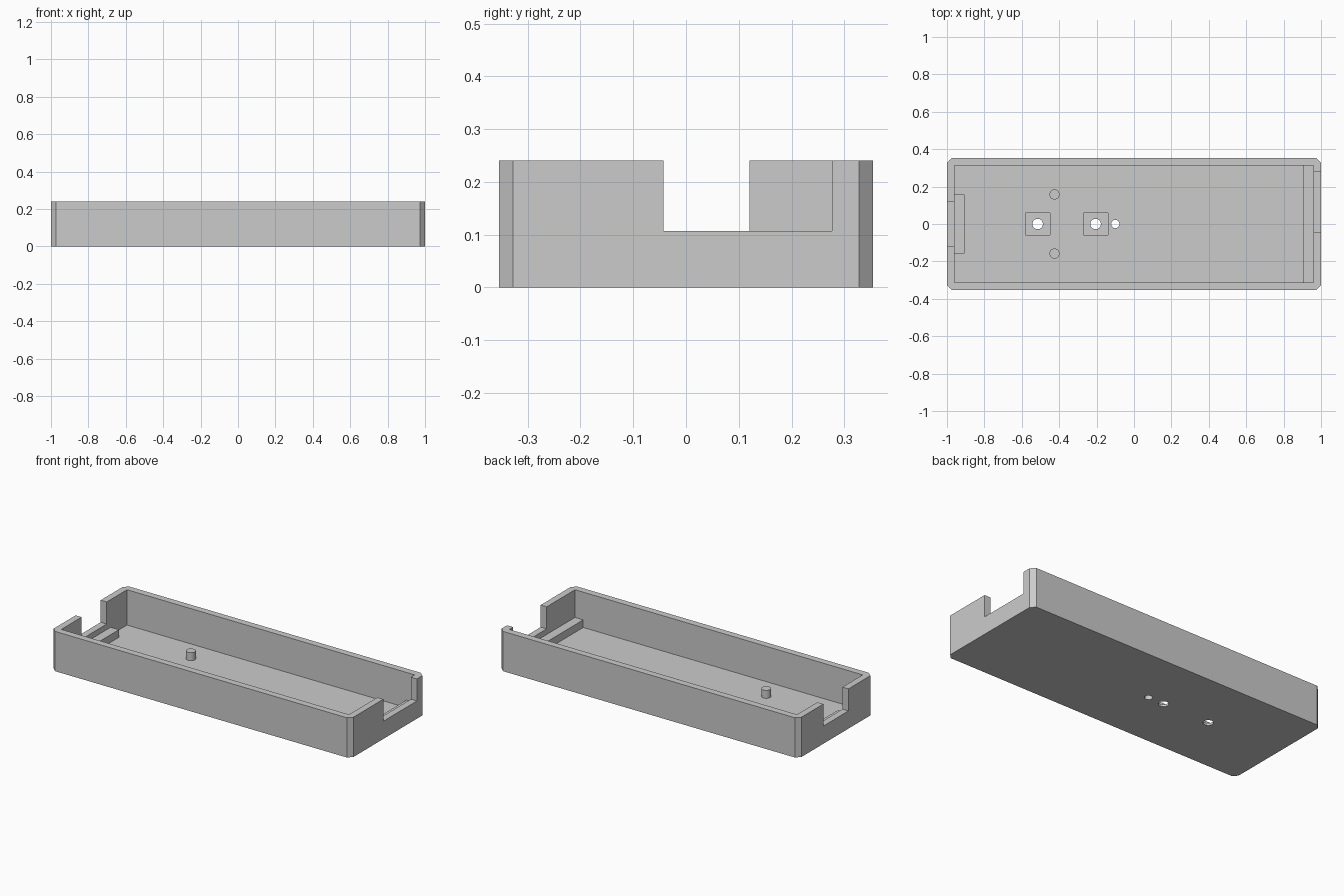
import bpy
import bmesh
from mathutils import Matrix, Vector

cube = bpy.data.objects.get("Cube")
if cube:
    bpy.data.objects.remove(cube, do_unlink=True)

HEIGHT, FLOOR, NOTCH, LEDGE = 0.24, 0.027, 0.107, 0.073
HALF_X, HALF_Y, CHAMFER = 1.0, 0.354, 0.026
IN_X, IN_Y = 0.96, 0.313

grey = bpy.data.materials.new("plain grey plastic")
grey.use_nodes = True
colour = (0.6, 0.6, 0.6, 1)
grey.diffuse_color = colour
grey.node_tree.nodes["Principled BSDF"].inputs["Base Color"].default_value = colour


def finish(name, bm):
    mesh = bpy.data.meshes.new(name)
    bm.to_mesh(mesh)
    bm.free()
    mesh.materials.append(grey)
    obj = bpy.data.objects.new(name, mesh)
    bpy.context.collection.objects.link(obj)
    return obj


def box(name, low, high, corner=0):
    """Box between two corners, with optional chamfered upright edges."""
    low, high = Vector(low), Vector(high)
    bm = bmesh.new()
    matrix = Matrix.Translation((low + high) / 2) @ Matrix.Diagonal((*(high - low), 1))
    bmesh.ops.create_cube(bm, size=1, matrix=matrix)
    if corner:
        upright = [e for e in bm.edges
                   if abs(e.verts[0].co.z - e.verts[1].co.z) > 0.01]
        bmesh.ops.bevel(bm, geom=upright, offset=corner, segments=1, affect='EDGES')
    return finish(name, bm)


def cylinder(name, x, y, radius, bottom, top):
    bm = bmesh.new()
    bmesh.ops.create_cone(bm, cap_ends=True, segments=32, radius1=radius,
                          radius2=radius, depth=top - bottom,
                          matrix=Matrix.Translation((x, y, (bottom + top) / 2)))
    return finish(name, bm)


def smooth(obj):
    bpy.ops.object.select_all(action='DESELECT')
    obj.select_set(True)
    bpy.context.view_layer.objects.active = obj
    bpy.ops.object.shade_smooth_by_angle()


def cut(target, cutter):
    cutter.hide_render = True
    mod = target.modifiers.new("cut", 'BOOLEAN')
    mod.operation = 'DIFFERENCE'
    mod.solver = 'EXACT'
    mod.object = cutter
    bpy.context.view_layer.objects.active = target
    bpy.ops.object.modifier_apply(modifier=mod.name)
    bpy.data.objects.remove(cutter, do_unlink=True)


# Open tray with chamfered upright corners
tray = box("tray", (-HALF_X, -HALF_Y, 0), (HALF_X, HALF_Y, HEIGHT), CHAMFER)
cut(tray, box("cavity", (-IN_X, -IN_Y, FLOOR), (IN_X, IN_Y, 1)))

# End wall openings
cut(tray, box("right_notch", (-1.2, -0.12, NOTCH), (-0.9, 0.12, 1)))
cut(tray, box("left_notch", (0.9, -0.043, NOTCH), (1.2, 0.277, 1)))

# Square recesses and screw holes in the floor
for x in (-0.515, -0.205):
    cut(tray, box("recess", (x - 0.066, -0.058, FLOOR / 2), (x + 0.066, 0.058, 0.1)))
for x, radius in ((-0.515, 0.028), (-0.205, 0.028), (-0.1, 0.022)):
    cut(tray, cylinder("hole", x, 0, radius, -0.1, 0.1))
smooth(tray)

# Support ledges at both ends
box("right_ledge", (-IN_X, -0.158, FLOOR), (-0.905, 0.158, LEDGE))
box("left_ledge", (0.905, -IN_Y, FLOOR), (IN_X, IN_Y, LEDGE))

# Locating pins
for side, y in (("front", -0.158), ("back", 0.158)):
    smooth(cylinder(side + "_pin", -0.425, y, 0.027, FLOOR, 0.075))
